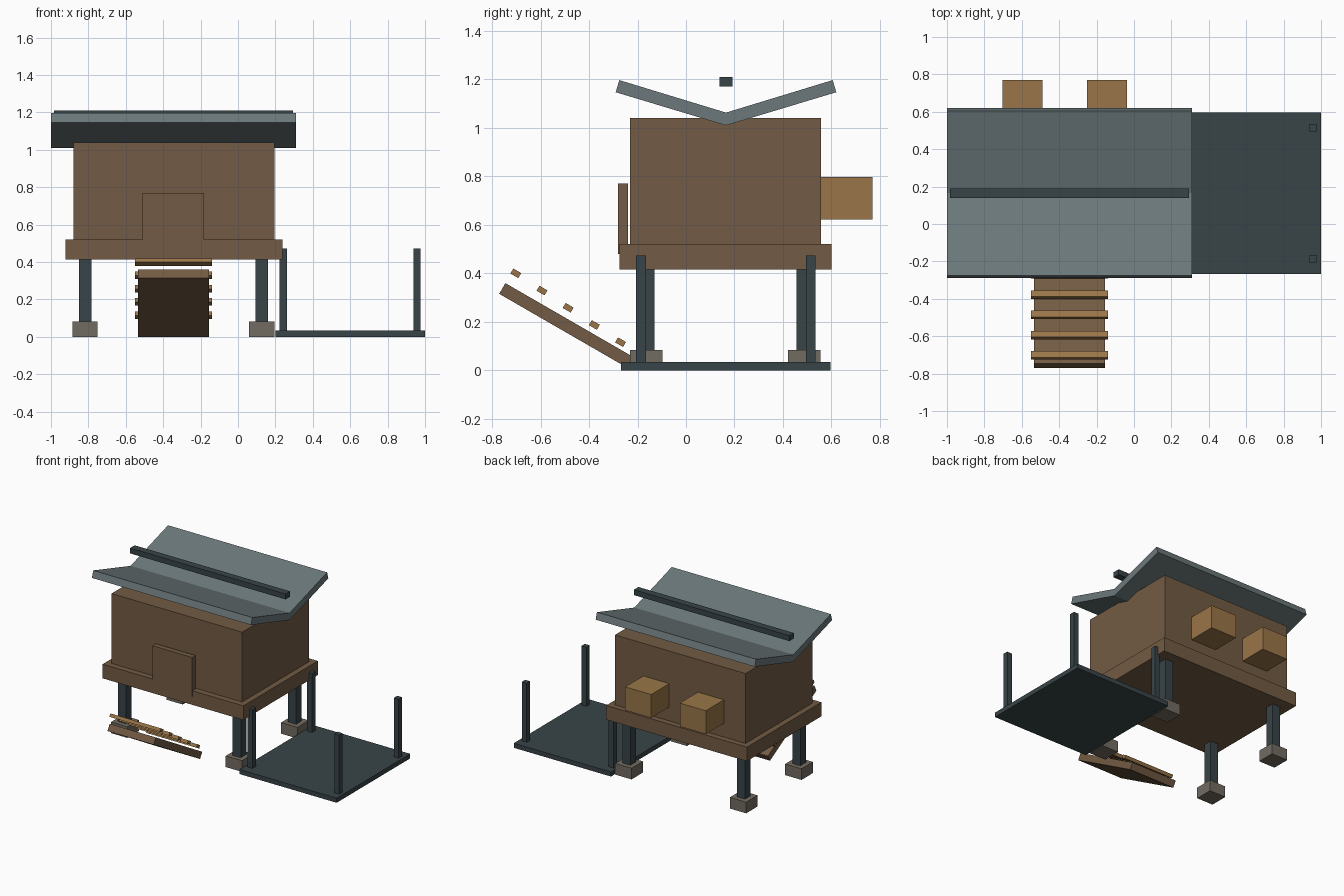
import bpy, bmesh, math
from mathutils import Vector

if "Cube" in bpy.data.objects:
    bpy.data.objects.remove(bpy.data.objects["Cube"])


def mat(name, rgb):
    m = bpy.data.materials.new(name)
    m.diffuse_color = (*rgb, 1)
    m.use_nodes = True
    m.node_tree.nodes["Principled BSDF"].inputs["Base Color"].default_value = m.diffuse_color
    return m


WOOD = mat("brown_wood", (0.17, 0.105, 0.058))
LIGHT = mat("light_wood", (0.32, 0.18, 0.065))
SLATE = mat("slate_roof", (0.15, 0.19, 0.20))
DARK = mat("dark_metal", (0.04, 0.058, 0.065))
STONE = mat("stone", (0.17, 0.15, 0.12))


def finish(name, bm, material):
    bmesh.ops.recalc_face_normals(bm, faces=bm.faces)
    me = bpy.data.meshes.new(name)
    bm.to_mesh(me)
    bm.free()
    me.materials.append(material)
    ob = bpy.data.objects.new(name, me)
    bpy.context.collection.objects.link(ob)
    return ob


def box(name, x, y, z, material):
    """Box from (min, max) ranges on each axis."""
    bm = bmesh.new()
    bmesh.ops.create_cube(bm, size=1)
    for v in bm.verts:
        v.co = Vector([(a + b) / 2 + c * (b - a) for (a, b), c in zip((x, y, z), v.co)])
    return finish(name, bm, material)


def extrude_x(name, profile, x, material):
    """Prism from a (y, z) profile drawn along x."""
    bm = bmesh.new()
    face = bm.faces.new([bm.verts.new((x[0], y, z)) for y, z in profile])
    ext = bmesh.ops.extrude_face_region(bm, geom=[face])
    bmesh.ops.translate(bm, vec=(x[1] - x[0], 0, 0),
                        verts=[g for g in ext["geom"] if isinstance(g, bmesh.types.BMVert)])
    return finish(name, bm, material)


def tilted(name, centre, length, thick, angle, x, material):
    """Bar along x whose cross-section is a rotated rectangle."""
    c, s = math.cos(angle), math.sin(angle)
    corners = [(-1, -1), (1, -1), (1, 1), (-1, 1)]
    prof = [(centre[0] + (a * length * c - b * thick * s) / 2,
             centre[1] + (a * length * s + b * thick * c) / 2) for a, b in corners]
    return extrude_x(name, prof, x, material)


# House body, floor and door
box("house_body", (-0.88, 0.195), (-0.23, 0.557), (0.52, 1.04), WOOD)
box("floor_platform", (-0.922, 0.237), (-0.275, 0.60), (0.415, 0.52), WOOD)
box("front_door", (-0.51, -0.182), (-0.28, -0.24), (0.48, 0.77), WOOD)

# Legs on stone footings
for i, lx in enumerate((-0.817, 0.127)):
    for j, ly in enumerate((-0.163, 0.488)):
        box(f"leg_{i}{j}", (lx - 0.033, lx + 0.033), (ly - 0.033, ly + 0.033), (0.08, 0.415), DARK)
        box(f"footing_{i}{j}", (lx - 0.067, lx + 0.067), (ly - 0.067, ly + 0.067), (0, 0.083), STONE)

# Butterfly roof halves and the bar floating above the valley
V = 0.165
for name, s in (("roof_front", -1), ("roof_back", 1)):
    extrude_x(name, [(V, 1.01), (V + s * 0.455, 1.147), (V + s * 0.440, 1.197), (V, 1.063)],
              (-1.0, 0.31), SLATE)
box("ridge_bar", (-0.985, 0.295), (0.138, 0.191), (1.17, 1.21), DARK)

# Nest boxes on the back wall
for i, nx in enumerate((-0.595, -0.145)):
    box(f"nest_box_{i}", (nx - 0.107, nx + 0.107), (0.55, 0.77), (0.623, 0.797), LIGHT)

# Ramp and its cleats
tilt = math.radians(-30)
tilted("ramp", (-0.485, 0.18), 0.63, 0.051, tilt, (-0.535, -0.155), WOOD)
for i in range(5):
    tilted(f"ramp_cleat_{i}", (-0.270 - 0.108 * i, 0.116 + 0.071 * i), 0.038, 0.024, tilt,
           (-0.552, -0.138), LIGHT)

# Side run: base slab and corner posts
box("run_base", (0.20, 1.0), (-0.268, 0.597), (0, 0.034), DARK)
for i, px in enumerate((0.243, 0.957)):
    for j, py in enumerate((-0.186, 0.515)):
        box(f"run_post_{i}{j}", (px - 0.02, px + 0.02), (py - 0.02, py + 0.02), (0.03, 0.473), DARK)
